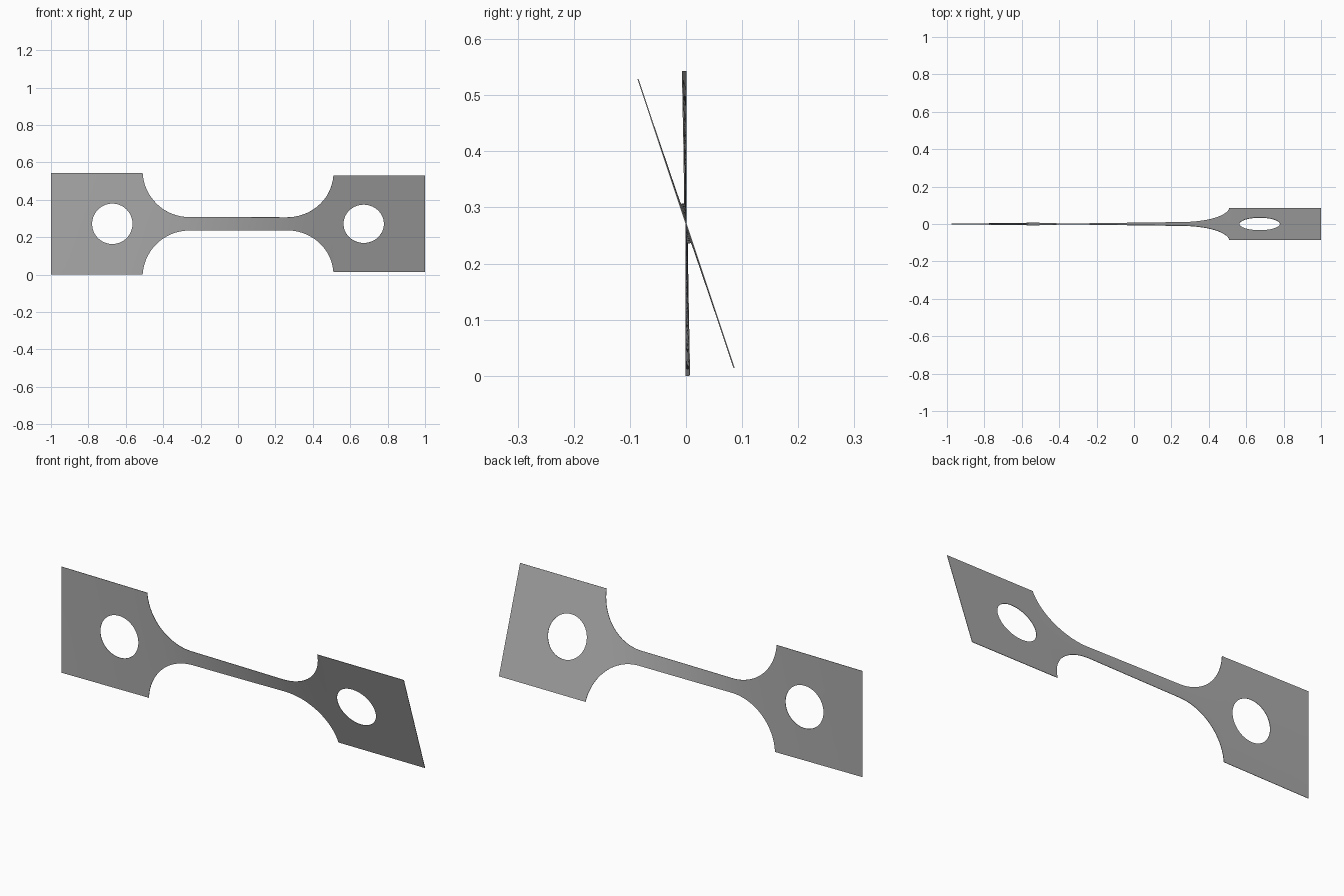
import bpy, bmesh, math

cube = bpy.data.objects.get("Cube")
if cube:
    bpy.data.objects.remove(cube, do_unlink=True)

HALF_PLATE, HALF_NECK = 0.2715, 0.036
MID_Z = 0.2715
FILLET_R, FILLET_X = 0.25, 0.26
HOLE_X, HOLE_R = 0.672, 0.108
TWIST = math.radians(18.4)
ROWS, COLUMNS, RINGS = 20, 100, 5
SHOULDER = FILLET_X + math.sqrt(FILLET_R**2 - (HALF_NECK + FILLET_R - HALF_PLATE)**2)


def half_height(x):
    """Half width of the strip: neck, round fillets, then plates."""
    d = abs(x) - FILLET_X
    if abs(x) >= SHOULDER - 1e-6:
        return HALF_PLATE
    if d <= 0:
        return HALF_NECK
    return HALF_NECK + FILLET_R - math.sqrt(FILLET_R**2 - d * d)


# Twist builds up fastest where the strip is narrow; the right plate stays flat
STEPS = 1000
twist_sum = [0.0]
for i in range(STEPS):
    x = -1 + 2 * (i + 0.5) / STEPS
    twist_sum.append(twist_sum[-1] + (0 if x > SHOULDER else 1 / half_height(x)))


def twisted(x, v):
    t = min(max((x + 1) / 2 * STEPS, 0), STEPS - 1e-6)
    i = int(t)
    total = twist_sum[i] + (twist_sum[i + 1] - twist_sum[i]) * (t - i)
    a = TWIST * total / twist_sum[-1]
    return (x, -math.sin(a) * v, MID_Z + math.cos(a) * v)


bm = bmesh.new()


def add_grid(points):
    """Join rows of flat (x, v) points into twisted quads."""
    rows = [[bm.verts.new(twisted(*p)) for p in row] for row in points]
    for r0, r1 in zip(rows, rows[1:]):
        for j in range(len(r0) - 1):
            bm.faces.new((r0[j], r1[j], r1[j + 1], r0[j + 1]))


# Neck with fillets
neck = []
for i in range(COLUMNS + 1):
    x = -SHOULDER * math.cos(math.pi * i / COLUMNS)
    h = half_height(x)
    neck.append([(x, h * (2 * j / ROWS - 1)) for j in range(ROWS + 1)])
add_grid(neck)

# End plates, each a set of rings from the round hole out to the rectangle
for side in (-1, 1):
    xa, xb = sorted((side * SHOULDER, side))
    corners = [(xa, -HALF_PLATE), (xb, -HALF_PLATE), (xb, HALF_PLATE), (xa, HALF_PLATE)]
    border = []
    for k in range(4):
        (x0, v0), (x1, v1) = corners[k], corners[(k + 1) % 4]
        border += [(x0 + (x1 - x0) * j / ROWS, v0 + (v1 - v0) * j / ROWS) for j in range(ROWS)]
    border.append(border[0])
    cx = side * HOLE_X
    rings = []
    for r in range(RINGS + 1):
        f = r / RINGS
        ring = []
        for x, v in border:
            a = math.atan2(v, x - cx)
            hx, hv = cx + HOLE_R * math.cos(a), HOLE_R * math.sin(a)
            ring.append((hx + (x - hx) * f, hv + (v - hv) * f))
        rings.append(ring)
    add_grid(rings)

bmesh.ops.remove_doubles(bm, verts=bm.verts, dist=1e-5)
bmesh.ops.recalc_face_normals(bm, faces=bm.faces)
mesh = bpy.data.meshes.new("twisted_strip")
bm.to_mesh(mesh)
bm.free()

strip = bpy.data.objects.new("twisted_strip", mesh)
bpy.context.collection.objects.link(strip)

# Thin sheet thickness
sheet = strip.modifiers.new("sheet_thickness", "SOLIDIFY")
sheet.thickness = 0.002
sheet.offset = 0
bpy.ops.object.select_all(action="DESELECT")
strip.select_set(True)
bpy.context.view_layer.objects.active = strip
bpy.ops.object.modifier_apply(modifier=sheet.name)
bpy.ops.object.shade_smooth_by_angle(angle=math.radians(30))

# Plain grey metal
grey = bpy.data.materials.new("grey_metal")
grey.use_nodes = True
colour = (0.4, 0.4, 0.4, 1)
grey.diffuse_color = colour
grey.node_tree.nodes["Principled BSDF"].inputs["Base Color"].default_value = colour
mesh.materials.append(grey)
